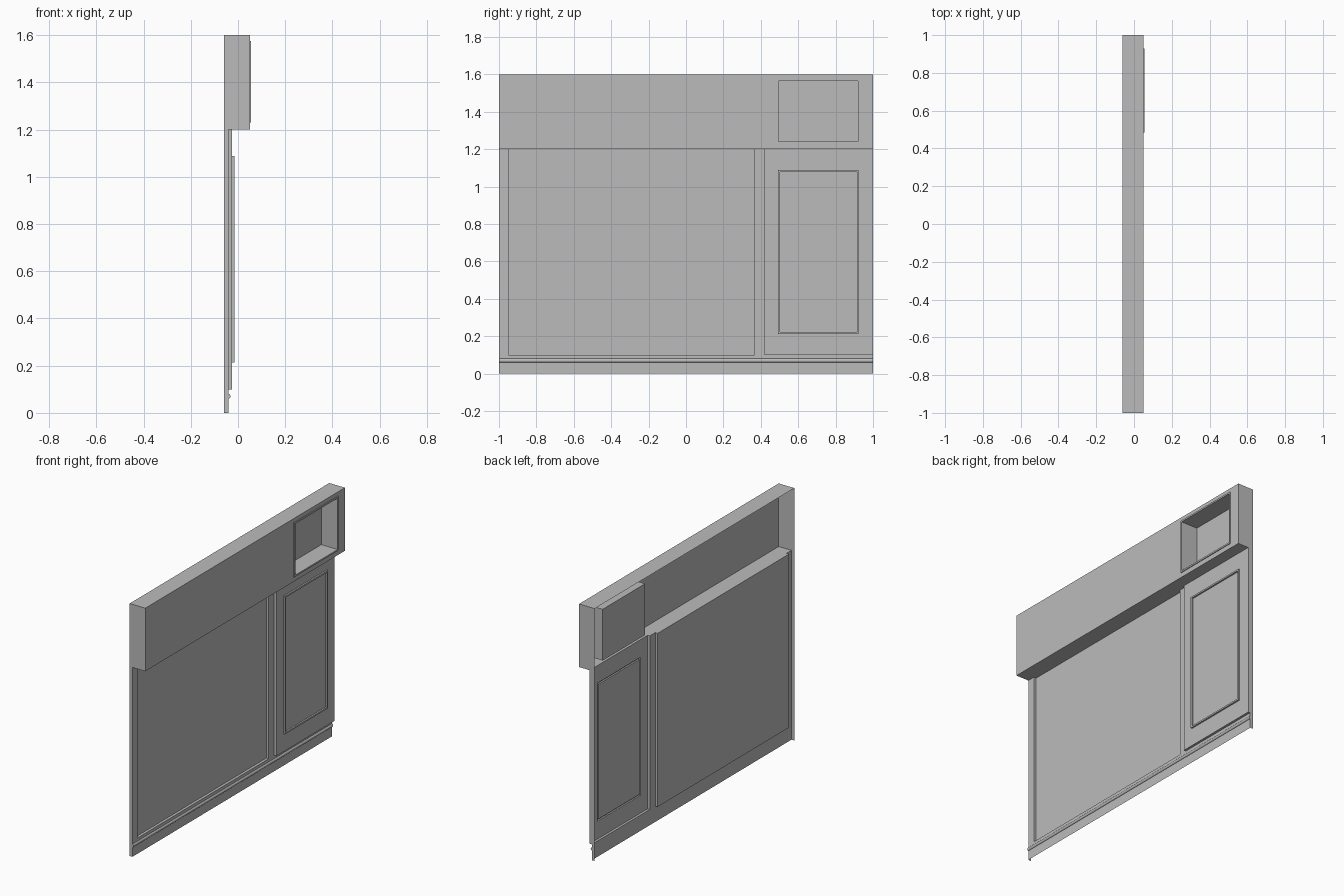
import bpy
import math

cube = bpy.data.objects.get("Cube")
if cube:
    bpy.data.objects.remove(cube, do_unlink=True)

grey = bpy.data.materials.new("plain_grey")
grey.use_nodes = True
COLOUR = (0.5, 0.5, 0.5, 1)
grey.diffuse_color = COLOUR
grey.node_tree.nodes["Principled BSDF"].inputs["Base Color"].default_value = COLOUR

# Depths of the layers, back to front
BACK, PANE, WALL, DOOR, TRIM, FASCIA, LIP = -0.06, -0.057, -0.04, -0.025, -0.015, 0.05, 0.055
BASE, HEAD, TOP = 0.1, 1.2, 1.6
STILE, POST, JAMB = -0.95, 0.365, 0.42
BOTTOM_SIDE, TOP_SIDE = 0, 2


def add_mesh(name, verts, faces):
    mesh = bpy.data.meshes.new(name)
    mesh.from_pydata(verts, [], faces)
    mesh.materials.append(grey)
    mesh.update()
    obj = bpy.data.objects.new(name, mesh)
    bpy.context.collection.objects.link(obj)
    return obj


def stepped(name, steps, skip=None):
    """Join rectangles (depth, rect) one after another and cap the last."""
    verts, faces = [], []
    for x, (y0, y1, z0, z1) in steps:
        verts += [(x, y0, z0), (x, y1, z0), (x, y1, z1), (x, y0, z1)]
    for s in range(len(steps) - 1):
        a, b = 4 * s, 4 * s + 4
        for i in range(4):
            if s == 0 and i == skip:
                continue
            j = (i + 1) % 4
            faces.append((a + i, a + j, b + j, b + i))
    end = len(verts) - 4
    faces.append((end, end + 1, end + 2, end + 3))
    return add_mesh(name, verts, faces)


def inset(rect, d):
    y0, y1, z0, z1 = rect
    return (y0 + d, y1 - d, z0 + d, z1 - d)


def sheet(name, x, rect):
    return stepped(name, [(x, rect)])


# Upper fascia: hollow from behind, with a rimmed niche
outer = (-1, 1, HEAD, TOP)
rim = (0.485, 0.93, 1.23, 1.575)
hole = inset(rim, 0.01)
stepped("fascia_with_niche", [(BACK, outer), (FASCIA, outer), (FASCIA, rim),
                              (LIP, rim), (LIP, hole), (BACK, hole)], BOTTOM_SIDE)

# Underside of the fascia, reaching back to each part of the wall
spans = [(-1, STILE, WALL), (STILE, POST, PANE), (POST, JAMB, WALL), (JAMB, 1, DOOR)]
for n, (y0, y1, x) in enumerate(spans):
    add_mesh(f"fascia_underside_{n + 1}",
             [(x, y0, HEAD), (x, y1, HEAD), (FASCIA, y1, HEAD), (FASCIA, y0, HEAD)],
             [(0, 1, 2, 3)])

# Flat wall strips around the openings
sheet("base_strip", WALL, (-1, 1, 0, BASE))
sheet("end_stile", WALL, (-1, STILE, BASE, HEAD))
sheet("centre_post", WALL, (POST, JAMB, BASE, HEAD))

# Large recessed panel
opening = (STILE, POST, BASE, HEAD)
stepped("recessed_panel", [(WALL, opening), (PANE, opening)], TOP_SIDE)

# Raised door section with a slim moulding
section = (JAMB, 1, BASE, HEAD)
moulding = (0.493, 0.923, 0.213, 1.088)
inner = inset(moulding, 0.01)
stepped("door_section", [(WALL, section), (DOOR, section), (DOOR, moulding),
                         (TRIM, moulding), (TRIM, inner), (DOOR, inner)], TOP_SIDE)

# Narrow returns at both ends of the wall
for name, y in (("near_return", -1), ("far_return", 1)):
    pts = [(BACK, y, 0), (WALL, y, 0), (WALL, y, HEAD), (BACK, y, HEAD)]
    add_mesh(name, pts if y < 0 else pts[::-1], [(0, 1, 2, 3)])

# Half-round bead along the base
N = 8
profile = [(WALL + 0.008 * math.sin(math.pi * i / N),
            0.07 - 0.01 * math.cos(math.pi * i / N)) for i in range(N + 1)]
verts = [(x, y, z) for y in (-1, 1) for x, z in profile]
M = N + 1
faces = [(i, i + M, i + M + 1, i + 1) for i in range(N)]
faces += [tuple(range(M)), tuple(range(2 * M - 1, M - 1, -1))]
bead = add_mesh("base_bead", verts, faces)
bpy.context.view_layer.objects.active = bead
bead.select_set(True)
bpy.ops.object.shade_smooth_by_angle()
